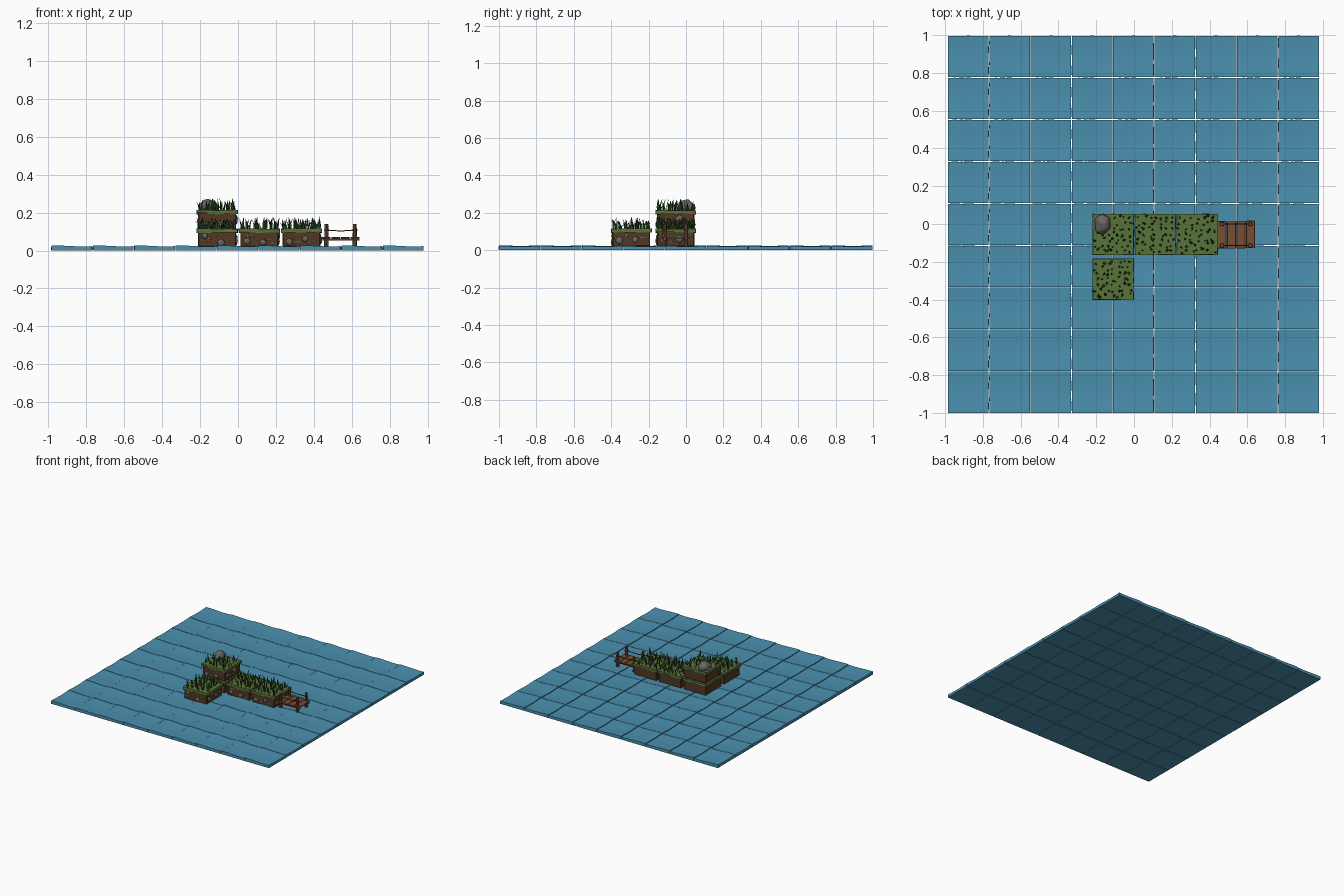
import bpy, bmesh, math, random
from mathutils import Vector, Matrix, noise

if "Cube" in bpy.data.objects:
    bpy.data.objects.remove(bpy.data.objects["Cube"])

random.seed(7)

def material(name, r, g, b):
    m = bpy.data.materials.new(name)
    m.diffuse_color = (r, g, b, 1)
    m.use_nodes = True
    m.node_tree.nodes["Principled BSDF"].inputs["Base Color"].default_value = m.diffuse_color
    return m

WATER = material("water_blue", 0.07, 0.28, 0.43)
DIRT = material("dirt_brown", 0.085, 0.04, 0.018)
GRASS = material("grass_green", 0.10, 0.17, 0.04)
BLADE = material("blade_green", 0.025, 0.075, 0.02)
STONE = material("stone_grey", 0.14, 0.13, 0.12)
PEBBLE = material("pebble_tan", 0.22, 0.13, 0.08)
WOOD = material("wood", 0.19, 0.075, 0.032)
ROPE = material("rope", 0.07, 0.03, 0.015)

def finish(name, bm, mat, smooth=False):
    bmesh.ops.recalc_face_normals(bm, faces=bm.faces)
    me = bpy.data.meshes.new(name)
    bm.to_mesh(me)
    bm.free()
    me.materials.append(mat)
    ob = bpy.data.objects.new(name, me)
    bpy.context.collection.objects.link(ob)
    if smooth:
        for p in me.polygons:
            p.use_smooth = True
    return ob

def add_box(bm, lo, hi, bevel=0.0, cuts=0, jitter=0.0):
    lo, hi = Vector(lo), Vector(hi)
    size = hi - lo
    mat = Matrix.Translation((lo + hi) / 2) @ Matrix.Diagonal((*size, 1))
    tmp = bmesh.new()
    bmesh.ops.create_cube(tmp, size=1, matrix=mat)
    if bevel:
        bmesh.ops.bevel(tmp, geom=tmp.edges[:], offset=bevel, segments=1, affect='EDGES')
    if cuts:
        bmesh.ops.subdivide_edges(tmp, edges=tmp.edges[:], cuts=cuts, use_grid_fill=True)
    for v in tmp.verts:
        v.co += Vector([random.uniform(-jitter, jitter) for _ in range(3)])
    me = bpy.data.meshes.new("tmp")
    tmp.to_mesh(me)
    tmp.free()
    bm.from_mesh(me)
    bpy.data.meshes.remove(me)

def add_rock(bm, pos, scale, sub=2, rough=0.15):
    made = bmesh.ops.create_icosphere(bm, subdivisions=sub, radius=1)
    seed = Vector([random.uniform(0, 50) for _ in range(3)])
    for v in made['verts']:
        n = v.co * (1 + rough * noise.noise(v.co * 1.3 + seed) * 2)
        v.co = Vector(pos) + Vector((n.x * scale[0], n.y * scale[1], n.z * scale[2]))

def add_blade(bm, x, y, z, h, w, ang, lean):
    # curved three-sided leaf: wide in the lower half, ending in a tip
    d = Vector((math.cos(ang), math.sin(ang), 0))
    s = Vector((-d.y, d.x, 0))
    base = Vector((x, y, z))
    prev = None
    for t, k in ((0, 0.7), (0.3, 1.0), (0.6, 0.8), (0.83, 0.42)):
        c = base + d * lean * t * t + Vector((0, 0, h * t))
        ring = [bm.verts.new(c + s * w * k), bm.verts.new(c - s * w * k),
                bm.verts.new(c - d * w * 0.7 * k)]
        if prev:
            for i in range(3):
                j = (i + 1) % 3
                bm.faces.new((prev[i], prev[j], ring[j], ring[i]))
        prev = ring
    tip = bm.verts.new(base + d * lean + Vector((0, 0, h)))
    for i in range(3):
        bm.faces.new((prev[i], prev[(i + 1) % 3], tip))

# Water: one wavy tile repeated 9 x 9
bm = bmesh.new()
PX, PY = 0.2185, 0.2222
add_box(bm, (-0.984, -1, 0), (-0.984 + PX - 0.004, -1 + PY - 0.004, 0.022), cuts=5)
for v in bm.verts:
    u, w = (v.co.x + 0.984) / PX, (v.co.y + 1) / PY
    if v.co.z > 0.02:
        v.co.z += 0.0025 * math.sin(u * 5 + 1) + 0.002 * math.cos(w * 6)
    elif v.co.z > 0.002:
        edge = 0.0012
        if 0.01 < u < 0.97: v.co.y += edge * math.sin(u * 15)
        if 0.01 < w < 0.97: v.co.x += edge * math.sin(w * 13)
water = finish("water_tiles", bm, WATER, True)
for axis, pitch in ((0, PX), (1, PY)):
    a = water.modifiers.new("repeat", 'ARRAY')
    a.count = 9
    a.use_relative_offset = False
    a.use_constant_offset = True
    off = [0, 0, 0]
    off[axis] = pitch
    a.constant_offset_displace = off
bpy.context.view_layer.objects.active = water
water.select_set(True)
bpy.ops.object.shade_smooth_by_angle(angle=math.radians(35))

# Grass-topped earth blocks
def earth_block(tag, cx, cy, z0, rock=False):
    h, top = 0.108, z0 + 0.095
    bm = bmesh.new()
    add_box(bm, (cx - 0.1, cy - 0.1, z0), (cx + 0.1, cy + 0.1, z0 + 0.08), bevel=0.004)
    finish(tag + "_dirt", bm, DIRT)
    bm = bmesh.new()
    add_box(bm, (cx - h, cy - h, z0 + 0.074), (cx + h, cy + h, top),
            cuts=3, jitter=0.0015)
    finish(tag + "_turf", bm, GRASS)
    # stones set in the front and right faces
    big, small = bmesh.new(), bmesh.new()
    for nx, ny in ((0, -1), (1, 0)):
        for i in range(9):
            t = random.uniform(-0.08, 0.08)
            if i < 3:
                t = (-0.065, 0.02, 0.07)[i]
            pos = (cx + nx * 0.1 + abs(ny) * t, cy + ny * 0.1 + abs(nx) * t,
                   z0 + random.uniform(0.018, 0.06))
            r = random.uniform(0.013, 0.021) if i < 2 else random.uniform(0.005, 0.009)
            thick = r * 0.45
            add_rock(big if i < 2 else small, pos,
                     (thick if nx else r, thick if ny else r, r), 2 if i < 2 else 1)
    finish(tag + "_stones", big, STONE, True)
    finish(tag + "_pebbles", small, PEBBLE)
    # grass blades
    bm = bmesh.new()
    for i in range(7):
        for j in range(7):
            x = cx + (i - 3) * 0.029 + random.uniform(-0.011, 0.011)
            y = cy + (j - 3) * 0.029 + random.uniform(-0.011, 0.011)
            if rock and math.hypot(x + 0.165, y - 0.003) < 0.05:
                continue
            add_blade(bm, x, y, top - 0.003, random.uniform(0.025, 0.068),
                      random.uniform(0.004, 0.008), random.uniform(0, 2 * math.pi),
                      random.uniform(0.004, 0.024))
    finish(tag + "_grass_blades", bm, BLADE)

earth_block("corner_block", -0.11, -0.055, 0.02)
earth_block("middle_block", 0.113, -0.055, 0.02)
earth_block("right_block", 0.335, -0.055, 0.02)
earth_block("front_block", -0.11, -0.292, 0.02)
earth_block("upper_block", -0.11, -0.055, 0.118, rock=True)

# Boulder on the upper block
bm = bmesh.new()
add_rock(bm, (-0.165, 0.0, 0.232), (0.044, 0.048, 0.036), 3)
finish("boulder", bm, STONE, True)

# Dock: planks, beams, posts, ropes
bm = bmesh.new()
for i in range(4):
    x = 0.442 + i * 0.0505
    d = random.uniform(-0.003, 0.003)
    add_box(bm, (x, -0.129 + d, 0.062), (x + 0.047, 0.016 + d, 0.071), bevel=0.0015)
finish("dock_planks", bm, WOOD)

bm = bmesh.new()
for y in (-0.114, 0.0):
    add_box(bm, (0.445, y - 0.006, 0.052), (0.64, y + 0.006, 0.062))
finish("dock_beams", bm, WOOD)

bm = bmesh.new()
for x in (0.466, 0.616):
    for y in (-0.114, 0.0):
        bmesh.ops.create_cone(bm, cap_ends=True, segments=8, radius1=0.012, radius2=0.010,
                              depth=0.122, matrix=Matrix.Translation((x, y, 0.078)))
finish("dock_posts", bm, WOOD)

bm = bmesh.new()
for x in (0.466, 0.616):
    for y in (-0.114, 0.0):
        bmesh.ops.create_cone(bm, cap_ends=True, segments=8, radius1=0.0135, radius2=0.0135,
                              depth=0.008, matrix=Matrix.Translation((x, y, 0.108)))
finish("rope_wraps", bm, ROPE)

for side, y in (("front", -0.114), ("back", 0.0)):
    cu = bpy.data.curves.new(side + "_rope", 'CURVE')
    cu.dimensions = '3D'
    cu.bevel_depth = 0.003
    cu.bevel_resolution = 1
    sp = cu.splines.new('POLY')
    sp.points.add(8)
    for i, p in enumerate(sp.points):
        t = i / 8
        p.co = (0.466 + 0.15 * t, y, 0.109 - 0.02 * t * (1 - t), 1)
    cu.materials.append(ROPE)
    bpy.context.collection.objects.link(bpy.data.objects.new(side + "_rope", cu))
